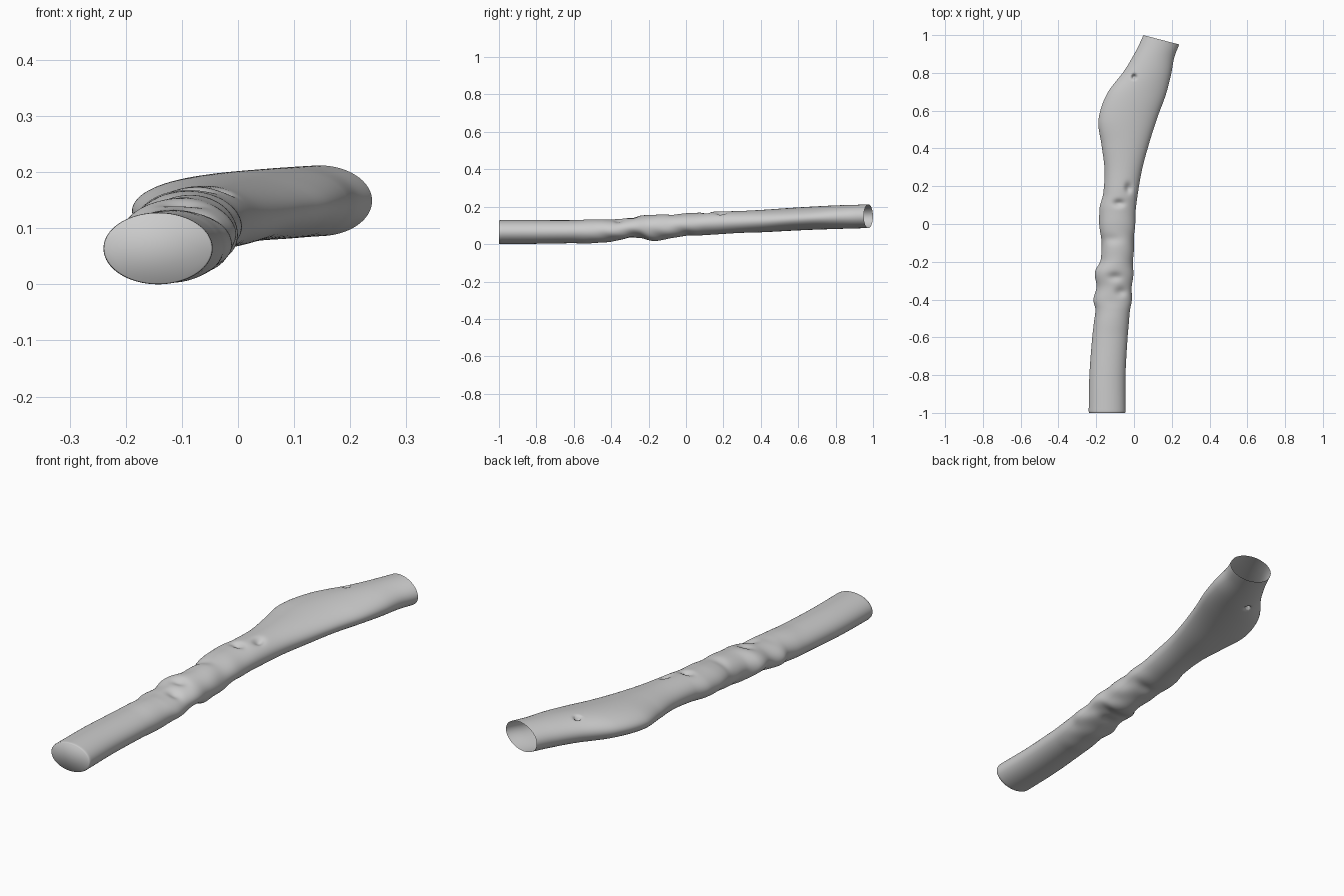
import bpy, bmesh, math
from mathutils import Vector

if "Cube" in bpy.data.objects:
    bpy.data.objects.remove(bpy.data.objects["Cube"])

# Cross-sections: y, left x, right x, bottom z, top z
S = [(-1, -.24, -.045, .003, .131), (-.8, -.236, -.045, .005, .131),
     (-.6, -.221, -.034, .008, .131), (-.53, -.213, -.028, .006, .134),
     (-.45, -.205, -.02, .012, .136), (-.4, -.213, -.013, .016, .134),
     (-.33, -.2, -.01, .027, .142), (-.25, -.204, -.005, .035, .154),
     (-.19, -.178, -.004, .022, .16), (-.12, -.17, -.002, .026, .161),
     (-.04, -.18, .003, .041, .165), (.08, -.183, .01, .05, .172),
     (.16, -.163, .02, .055, .177), (.29, -.156, .043, .063, .18),
     (.42, -.172, .078, .067, .187), (.55, -.188, .119, .074, .196),
     (.68, -.145, .165, .08, .204), (.8, -.05, .195, .084, .21),
     (.9, .012, .213, .087, .213), (.975, .05, .239, .089, .215)]

# Local dents: x, y, top(1)/bottom(-1), depth, radius x, radius y
DENTS = [(-.03, .19, 1, .016, .018, .025), (-.08, .11, 1, .016, .028, .018),
         (-.1, -.28, 1, .012, .035, .022), (-.07, -.36, 1, .013, .03, .025),
         (-.12, -.08, 1, .006, .05, .025), (-.1, -.3, -1, .01, .05, .03),
         (-.06, .0, -1, .008, .04, .03),
         (0, .78, 1, .05, .009, .009), (0, .78, -1, .05, .009, .009)]
SIDES, ROWS = 96, 260


def section(y):
    i = max(k for k in range(len(S) - 1) if S[k][0] <= y + 1e-9)
    a, b = S[i], S[i + 1]
    p, n = S[max(i - 1, 0)], S[min(i + 2, len(S) - 1)]
    h = b[0] - a[0]
    t = (y - a[0]) / h
    out = []
    for k in range(1, 5):
        m0 = (b[k] - p[k]) / (b[0] - p[0]) * h
        m1 = (n[k] - a[k]) / (n[0] - a[0]) * h
        out.append((2*t**3 - 3*t*t + 1) * a[k] + (t**3 - 2*t*t + t) * m0
                   + (3*t*t - 2*t**3) * b[k] + (t**3 - t*t) * m1)
    return out


def ring_points(y, scale=1.0):
    l, r, lo, hi = section(y)
    cx, cz, w, h = (l + r) / 2, (lo + hi) / 2, (r - l) / 2 * scale, (hi - lo) / 2 * scale
    skew = -.26 * max(0, (y - .6) / .375) ** 1.3
    fold = math.exp(-((y + .22) / .26) ** 4)
    for i in range(SIDES):
        a = 2 * math.pi * i / SIDES
        c, s = math.cos(a), math.sin(a)
        # slanting cloth folds around the elbow
        f = 1 + fold * .025 * math.sin(46 * y + 2.2 * math.sin(a) + 1.5 * math.cos(2 * a))
        x, z = cx + w * c * f, cz + h * s * f
        yy = y + skew * w * c
        for dx, dy, side, d, rx, ry in DENTS:
            if s * side > 0:
                z -= side * d * math.exp(-((x - dx) / rx) ** 2 - ((yy - dy) / ry) ** 2)
        yield Vector((x, yy, z))


# Sleeve: lofted tube, open at the back, capped at the front
bm = bmesh.new()
levels = [(-1, .965), (-.997, .99)]
levels += [(-.99 + 1.965 * j / ROWS, 1.0) for j in range(ROWS + 1)]
rings = [[bm.verts.new(p) for p in ring_points(y, sc)] for y, sc in levels]
for a, b in zip(rings, rings[1:]):
    for i in range(SIDES):
        j = (i + 1) % SIDES
        bm.faces.new((a[i], a[j], b[j], b[i]))
bm.faces.new(rings[0][::-1])
bmesh.ops.recalc_face_normals(bm, faces=bm.faces)
mesh = bpy.data.meshes.new("sleeve")
bm.to_mesh(mesh)
bm.free()
sleeve = bpy.data.objects.new("sleeve", mesh)
bpy.context.collection.objects.link(sleeve)
for p in mesh.polygons:
    p.use_smooth = True

# Rest the lowest point on the ground
low = min(v.co.z for v in mesh.vertices)
for v in mesh.vertices:
    v.co.z -= low
